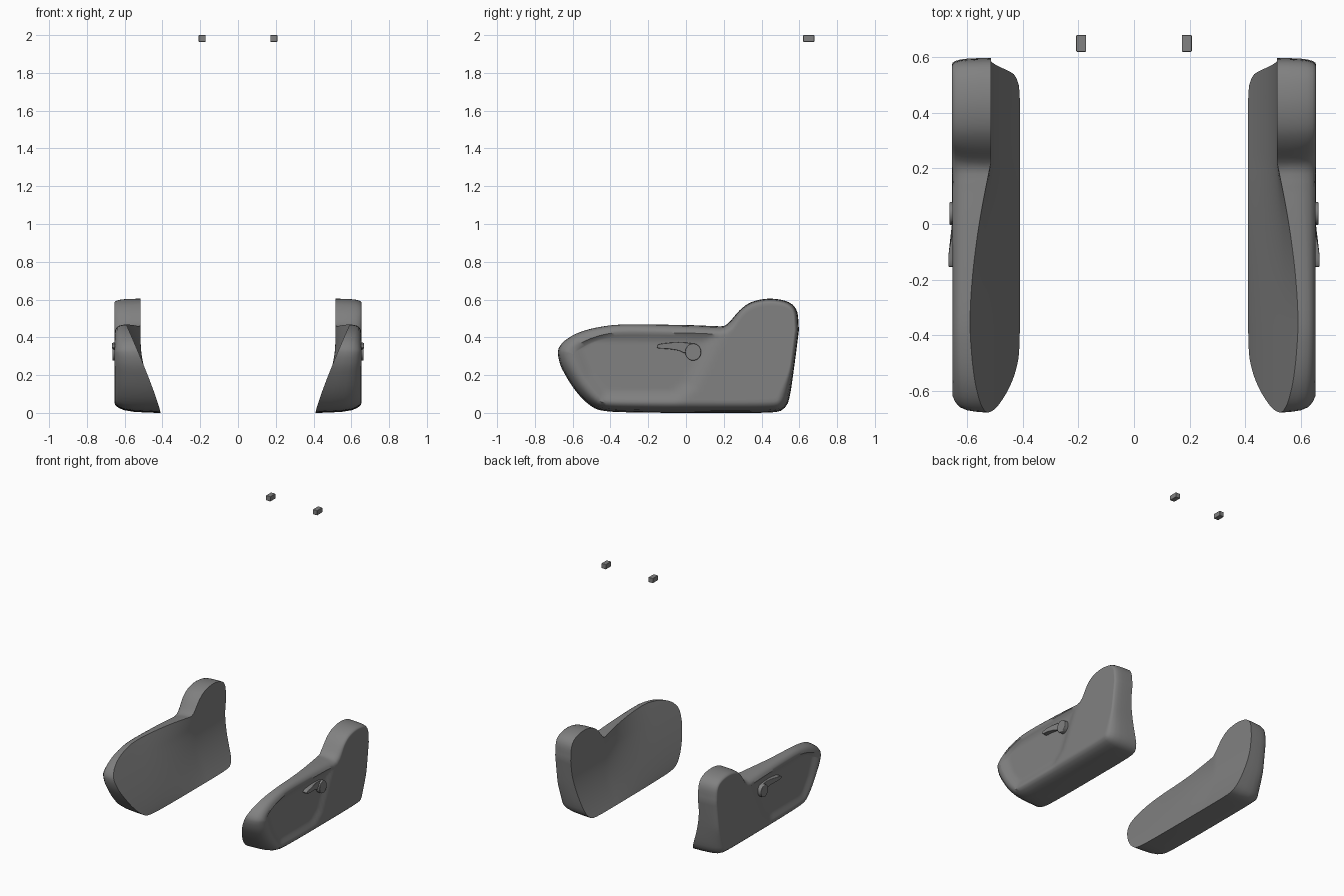
import bpy, bmesh, math
from mathutils import Vector

if "Cube" in bpy.data.objects:
    bpy.data.objects.remove(bpy.data.objects["Cube"])

N, M = 64, 28          # samples along the outline / across the faces

mat = bpy.data.materials.new("dark_grey_plastic")
mat.diffuse_color = (.22, .22, .22, 1)
mat.use_nodes = True
mat.node_tree.nodes["Principled BSDF"].inputs["Base Color"].default_value = mat.diffuse_color


def smooth(t):
    t = max(0.0, min(1.0, t))
    return t * t * (3 - 2 * t)


def spline(pts, n):
    """Catmull-Rom curve through (y, z) points, resampled to n even steps."""
    p = [Vector(q) for q in pts]
    p = [2 * p[0] - p[1]] + p + [2 * p[-1] - p[-2]]
    fine = []
    for a, b, c, d in zip(p, p[1:], p[2:], p[3:]):
        for k in range(20):
            t = k / 20
            fine.append(0.5 * (2 * b + (c - a) * t + (2 * a - 5 * b + 4 * c - d) * t * t
                               + (3 * b - a - 3 * c + d) * t ** 3))
    fine.append(p[-2])
    acc = [0.0]
    for a, b in zip(fine, fine[1:]):
        acc.append(acc[-1] + (b - a).length)
    out, k = [], 0
    for i in range(n + 1):
        s = acc[-1] * i / n
        while k < len(acc) - 2 and acc[k + 1] < s:
            k += 1
        out.append(fine[k].lerp(fine[k + 1], (s - acc[k]) / (acc[k + 1] - acc[k])))
    return out


def finish(name, bm, angle=35, bevel=0):
    """Turn a bmesh into a smooth shaded object mirrored to both sides."""
    bmesh.ops.recalc_face_normals(bm, faces=bm.faces)
    me = bpy.data.meshes.new(name)
    bm.to_mesh(me)
    bm.free()
    me.materials.append(mat)
    ob = bpy.data.objects.new(name, me)
    bpy.context.collection.objects.link(ob)
    if bevel:
        b = ob.modifiers.new("Bevel", 'BEVEL')
        b.width, b.segments = bevel, 3
    m = ob.modifiers.new("Mirror", 'MIRROR')
    m.use_mirror_merge = False
    bpy.ops.object.select_all(action='DESELECT')
    ob.select_set(True)
    bpy.context.view_layer.objects.active = ob
    bpy.ops.object.shade_smooth_by_angle(angle=math.radians(angle))
    return ob


# Side outline: front tip over the top to the rear, and front tip along the bottom
top = spline([(-.679, .32), (-.672, .347), (-.635, .388), (-.56, .428), (-.455, .455), (-.32, .468),
              (0, .465), (.15, .46), (.212, .465), (.286, .545), (.35, .588), (.444, .605),
              (.54, .588), (.587, .54), (.598, .44)], N)
bottom = spline([(-.679, .32), (-.675, .29), (-.655, .23), (-.587, .12), (-.508, .04), (-.43, .01),
                 (-.24, .002), (.1, 0), (.44, .002), (.513, .02), (.545, .07), (.571, .23),
                 (.598, .44)], N)
outline = top + bottom[-2:0:-1]
L = len(outline)

# Recessed panel on the outer face (counter-clockwise in y, z)
recess = [(-.46, .04), (-.04, .04), (.06, .12), (.22, .45), (-.53, .455), (-.63, .36), (-.56, .18)]


def outer_x(y, z):
    d = 1.0
    for (ay, az), (by, bz) in zip(recess, recess[1:] + recess[:1]):
        ey, ez = by - ay, bz - az
        d = min(d, (ey * (z - az) - ez * (y - ay)) / math.hypot(ey, ez))
    return .655 - .02 * smooth(d / .085)


def inner_x(y, z):
    front = .41 + .18 * (max(z, 0) / .465) ** 1.15
    t = min(max(z, 0) / .36, 1)
    rear = .41 + .105 * (1 - (1 - t) ** 1.6)
    w = min(max((y + .4) / .62, 0), 1) ** 1.9
    return front * (1 - w) + rear * w


def cap(bm, ring, fx):
    """Fill a ring with a grid spanning its top and bottom halves."""
    rows = []
    for i in range(1, N):
        a, b = ring[i], ring[L - i]
        row = [a]
        for j in range(1, M):
            c = a.co.lerp(b.co, j / M)
            row.append(bm.verts.new((fx(c.y, c.z), c.y, c.z)))
        rows.append(row + [b])
    for r, s in zip(rows, rows[1:]):
        for j in range(M):
            bm.faces.new((r[j], r[j + 1], s[j + 1], s[j]))
    for tip, row in ((ring[0], rows[0]), (ring[N], rows[-1])):
        for j in range(M):
            bm.faces.new((tip, row[j], row[j + 1]))


# Seat side shield: rounded wall rings plus inner and outer faces
bm = bmesh.new()
rings = []
for s, inset in ((0, 0), (.3, .002), (.58, .006), (.78, .014), (.91, .027), (.98, .042), (1, .058)):
    ring = []
    for k, p in enumerate(outline):
        t = (outline[(k + 1) % L] - outline[k - 1]).normalized()
        # rounder at the front, crisper around the raised rear part
        d = inset * (1 + .4 * smooth((-.4 - p.x) / .25)
                     - .6 * smooth((p.x - .15) / .15) * smooth((p.y - .05) / .2))
        q = p + Vector((t.y, -t.x)) * d
        x0 = inner_x(p.x, p.y)
        x1 = outer_x(q.x, q.y) if s == 1 else .655
        ring.append(bm.verts.new((x0 + (x1 - x0) * s, q.x, q.y)))
    rings.append(ring)
for a, b in zip(rings, rings[1:]):
    for k in range(L):
        bm.faces.new((a[k], a[(k + 1) % L], b[(k + 1) % L], b[k]))
cap(bm, rings[0], inner_x)
cap(bm, rings[-1], outer_x)
finish("side_shield", bm, 50)


def plate(name, pts, x0, x1, bevel, lift=None):
    """Bevelled plate from a (y, z) outline, with an optional raised outer face."""
    bm = bmesh.new()
    lo = [bm.verts.new((x0, y, z)) for y, z in pts]
    hi = [bm.verts.new((x1 + (lift(y) if lift else 0), y, z)) for y, z in pts]
    bm.faces.new(lo)
    bm.faces.new(hi)
    for k in range(len(pts)):
        n = (k + 1) % len(pts)
        bm.faces.new((lo[k], lo[n], hi[n], hi[k]))
    return finish(name, bm, 40, bevel)


# Recliner lever: round hub and tapered handle
hub = [(.038 + .042 * math.cos(a), .322 + .045 * math.sin(a))
       for a in (math.tau * k / 32 for k in range(32))]
plate("lever_hub", hub, .625, .664, .004)
handle = spline([(.06, .352), (.03, .368), (-.04, .374), (-.1, .37), (-.145, .363), (-.155, .352),
                 (-.145, .342), (-.09, .338), (-.04, .33), (.0, .318), (.06, .352)], 40)[:-1]
plate("lever_handle", [tuple(p) for p in handle], .625, .65, .003,
      lambda y: .018 * smooth(-y / .12))

# Headrest guides: small bevelled blocks
bm = bmesh.new()
bmesh.ops.create_cube(bm, size=1)
for v in bm.verts:
    v.co = (.19 + v.co.x * .036, .65 + v.co.y * .06, 1.982 + v.co.z * .036)
finish("headrest_guide", bm, 40, .003)
